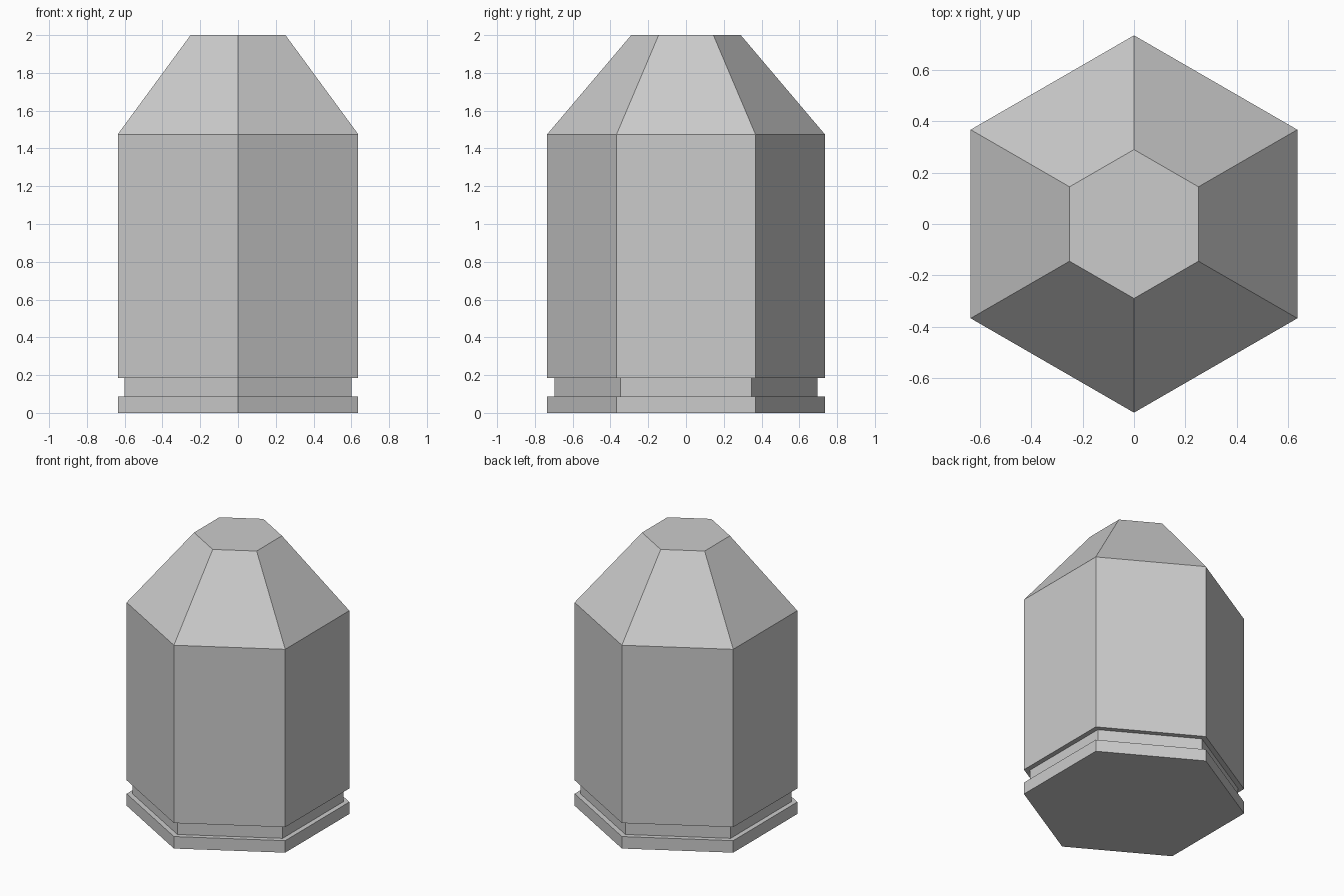
import bpy
import bmesh
from math import cos, sin, pi

if "Cube" in bpy.data.objects:
    bpy.data.objects.remove(bpy.data.objects["Cube"])

SIDES = 6

# (radius, height) outline from the foot to the flat top
PROFILE = [
    (0.735, 0.0), (0.735, 0.087),    # foot rim
    (0.695, 0.087), (0.695, 0.185),  # recessed groove
    (0.735, 0.185), (0.735, 1.475),  # straight body
    (0.29, 2.0),                     # tapered shoulder
]


def hex_ring(bm, radius, z):
    """Ring of vertices with corners pointing along +y and -y."""
    return [bm.verts.new((radius * cos(pi / 2 + 2 * pi * i / SIDES),
                          radius * sin(pi / 2 + 2 * pi * i / SIDES), z))
            for i in range(SIDES)]


# Hexagonal body: stacked rings, bridged and capped
bm = bmesh.new()
rings = [hex_ring(bm, r, z) for r, z in PROFILE]
for low, high in zip(rings, rings[1:]):
    for i in range(SIDES):
        j = (i + 1) % SIDES
        bm.faces.new((low[i], low[j], high[j], high[i]))
bm.faces.new(rings[0][::-1])
bm.faces.new(rings[-1])

mesh = bpy.data.meshes.new("hexagonal_body")
bm.to_mesh(mesh)
bm.free()
body = bpy.data.objects.new("hexagonal_body", mesh)
bpy.context.collection.objects.link(body)
